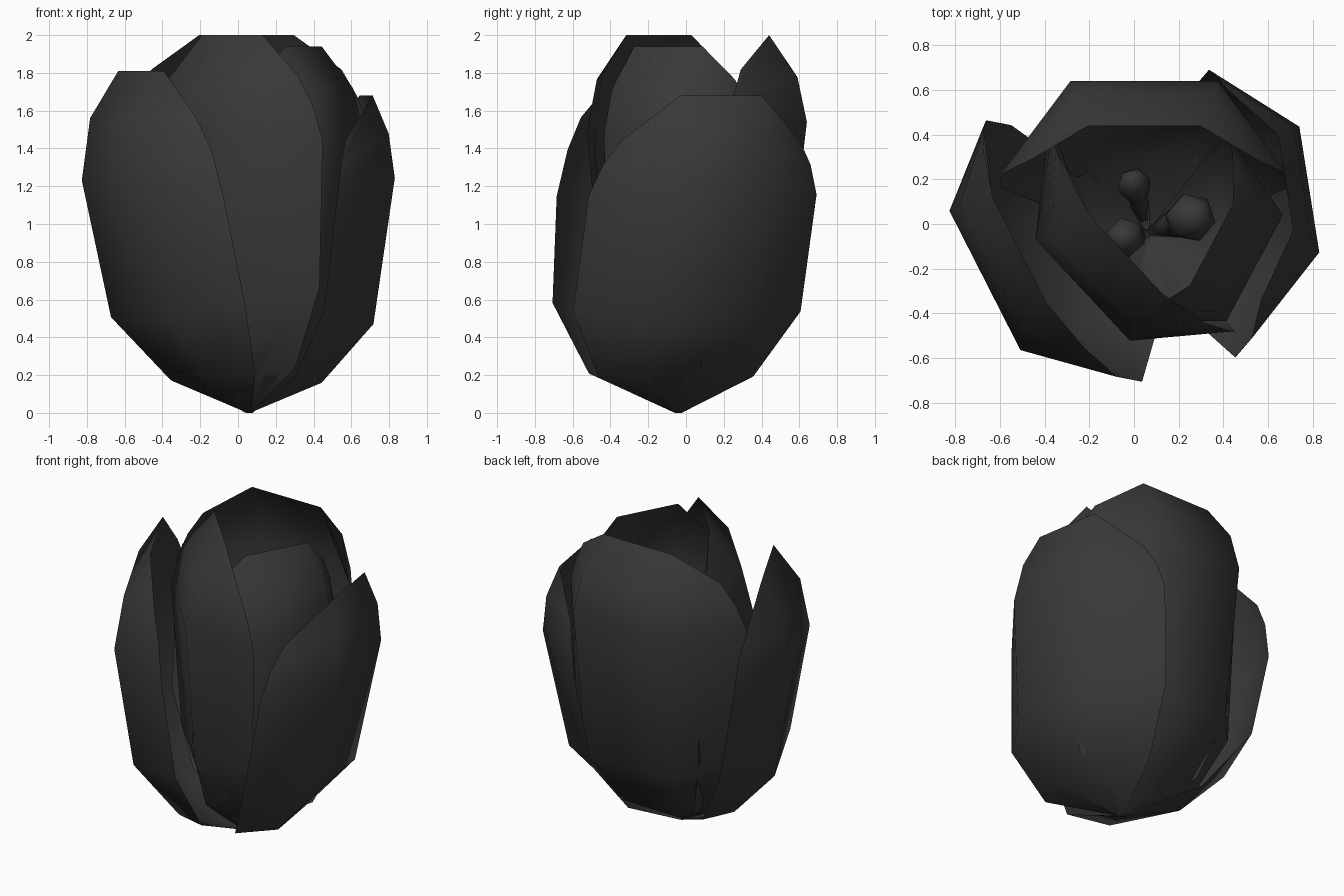
import bpy, bmesh, math
from mathutils import Vector

if "Cube" in bpy.data.objects:
    bpy.data.objects.remove(bpy.data.objects["Cube"])

charcoal = bpy.data.materials.new("charcoal")
charcoal.use_nodes = True
COLOUR = (0.04, 0.04, 0.04, 1)
charcoal.diffuse_color = COLOUR
charcoal.node_tree.nodes["Principled BSDF"].inputs["Base Color"].default_value = COLOUR

BASE = Vector((0.06, -0.04, 0.01))

# Petal rows, middle columns: radius scale, inward curl, width scale, height
MIDDLE = [(0.0, 0.0, 0.06, 0.0), (0.47, 0.0, 0.65, 0.095), (0.83, 0.0, 0.97, 0.28),
          (1.0, 0.0, 1.0, 0.74), (1.0, 0.05, 0.92, 0.88), (1.0, 0.2, 0.76, 1.0)]
# Petal rows, edge columns: radius scale, outward rise, width scale, height
EDGE = [(0.0, 0.0, 0.04, 0.005), (0.45, 0.0, 0.68, 0.12), (0.78, 0.0, 1.0, 0.335),
        (1.0, 0.0, 1.0, 0.72), (1.0, 0.03, 0.91, 0.82), (1.0, 0.07, 0.78, 0.9)]
# How far each row follows the petal's own belly height
BELLY = (0, 0, 0, 1, 0.3, 0)


def finish(name, bm):
    mesh = bpy.data.meshes.new(name)
    bm.to_mesh(mesh)
    bm.free()
    mesh.materials.append(charcoal)
    for face in mesh.polygons:
        face.use_smooth = True
    obj = bpy.data.objects.new(name, mesh)
    bpy.context.collection.objects.link(obj)
    return obj


def petal(name, angle, mid_r, mid_w, edge_r, edge_w, height, shift, lean, belly, curl, edge_h):
    """Four-column cupped sheet that faces outward along the angle and leans sideways."""
    a = math.radians(angle)
    out = Vector((math.cos(a), math.sin(a), 0))
    side = Vector((-math.sin(a), math.cos(a), 0))
    bm = bmesh.new()
    grid = []
    for (ms, mc, mw, mz), (es, er, ew, ez), follow in zip(MIDDLE, EDGE, BELLY):
        mid = (ms, mid_r * ms - mc * curl, mid_w * mw, mz + belly * follow)
        edge = (es, edge_r * es + er, edge_w * ew, (ez + belly * follow) * edge_h)
        row = []
        for sign, (scale, r, w, z) in ((-1, edge), (-1, mid), (1, mid), (1, edge)):
            z *= height
            slide = shift * scale + lean * (z - 0.7) * min(1, 2 * scale)
            p = out * r + side * (sign * w + slide) + BASE * (1 - scale)
            p.z = z
            row.append(bm.verts.new(p))
        grid.append(row)
    for low, high in zip(grid, grid[1:]):
        for i in range(3):
            bm.faces.new((low[i], low[i + 1], high[i + 1], high[i]))
    return finish(name, bm)


# Outer and inner petals
petal("outer_petal_front_right", 207, 0.71, 0.35, 0.38, 0.645, 1.81, -0.03, -0.09, -0.06, 1.0, 0.96)
petal("outer_petal_left", 9, 0.80, 0.285, 0.44, 0.61, 1.68, -0.03, 0.11, 0.0, 0.5, 0.955)
petal("back_petal", 90, 0.64, 0.33, 0.22, 0.645, 2.0, -0.045, 0.0, 0.03, 1.0, 1.01)
petal("inner_petal_front", 223, 0.37, 0.31, 0.0, 0.60, 2.0, 0.02, 0.05, 0.01, 1.25, 0.99)
petal("inner_petal_left", -28, 0.57, 0.27, 0.20, 0.46, 1.94, 0.08, 0.0, 0.02, 1.1, 1.01)


def stamen(name, tip, radius):
    """Six-sided stalk with a swollen middle and a faceted oval head."""
    tip = Vector(tip)
    axis = tip - BASE
    turn = axis.to_track_quat("Z", "Y")
    bm = bmesh.new()
    rings = ((0, 0.15), (0.6, 0.6), (0.8, 0.4), (0.87, 0.9), (1.0, 1.0), (1.12, 0.5))
    loops = []
    for along, size in rings:
        loop = []
        for i in range(6):
            a = i * math.tau / 6
            offset = Vector((math.cos(a), math.sin(a), 0)) * (radius * size)
            loop.append(bm.verts.new(BASE + axis * along + turn @ offset))
        loops.append(loop)
    for low, high in zip(loops, loops[1:]):
        for i in range(6):
            j = (i + 1) % 6
            bm.faces.new((low[i], low[j], high[j], high[i]))
    bm.faces.new(loops[-1])
    bm.faces.new(loops[0][::-1])
    return finish(name, bm)


# Stamens
stamen("stamen_back", (0.0, 0.18, 0.7), 0.075)
stamen("stamen_left", (0.26, 0.03, 0.8), 0.11)
stamen("stamen_right", (-0.04, -0.06, 0.75), 0.09)
